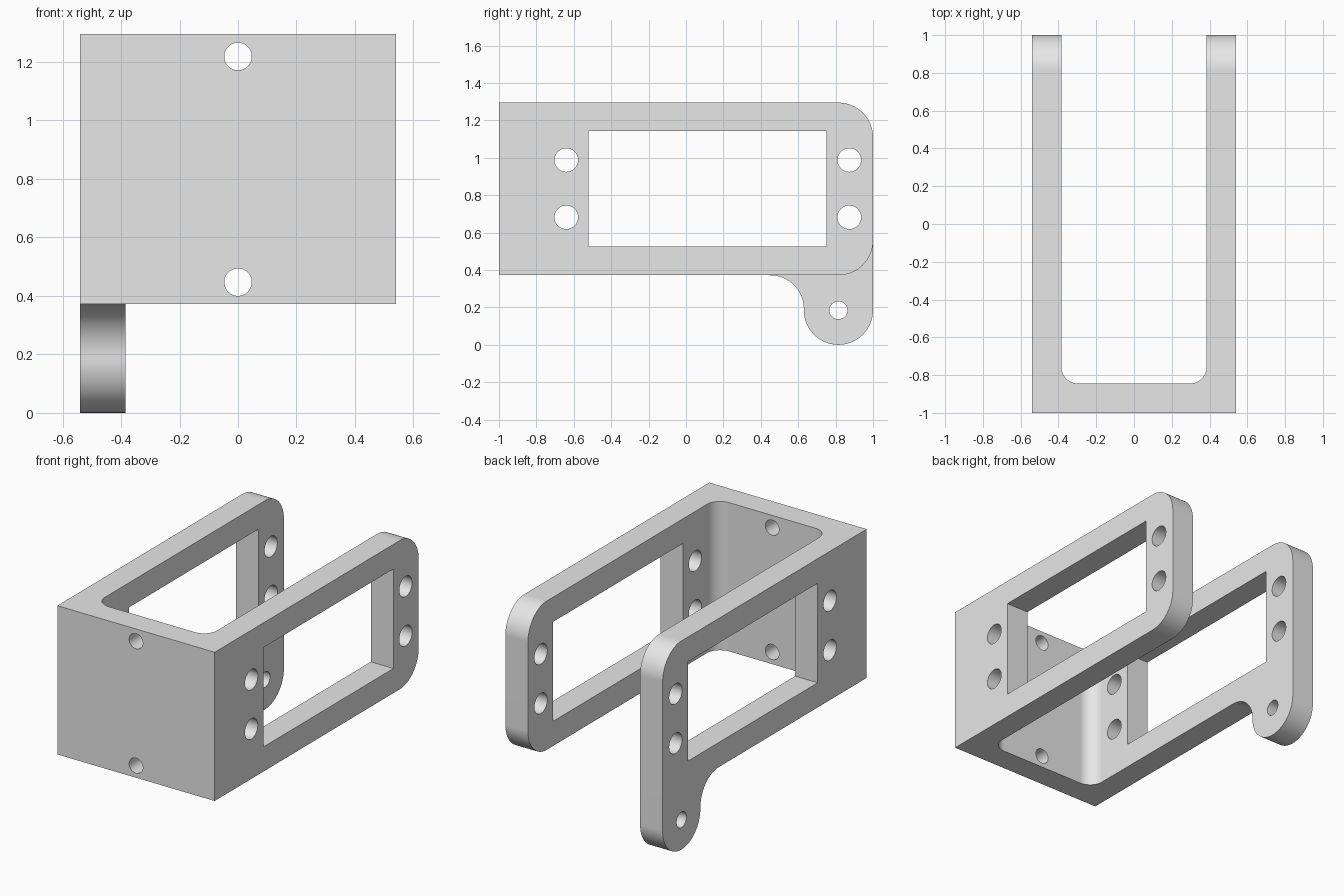
import bpy, bmesh
from math import cos, sin, radians

if "Cube" in bpy.data.objects:
    bpy.data.objects.remove(bpy.data.objects["Cube"])

HALF, INNER = 0.54, 0.385          # outer and inner half widths
BOTTOM, TOP = 0.372, 1.295         # height range of the bracket
CORNER = 0.185                     # arm end and tab radius

grey = bpy.data.materials.new("light grey")
grey.use_nodes = True
grey.diffuse_color = (0.8, 0.8, 0.8, 1)
grey.node_tree.nodes["Principled BSDF"].inputs["Base Color"].default_value = (0.8, 0.8, 0.8, 1)


def arc(u, v, r, start, end, steps=16):
    angles = [radians(start + (end - start) * i / steps) for i in range(steps + 1)]
    return [(u + r * cos(a), v + r * sin(a)) for a in angles]


def circle(u, v, r):
    return arc(u, v, r, 0, 360, 40)[:-1]


def rect(u0, u1, v0, v1):
    return [(u0, v0), (u1, v0), (u1, v1), (u0, v1)]


def prism(bm, outline, axis, t0, t1):
    """Extrude an outline between t0 and t1 along the given axis."""
    place = {"x": lambda u, v, t: (t, u, v),
             "y": lambda u, v, t: (u, t, v),
             "z": lambda u, v, t: (u, v, t)}[axis]
    low, high = [[bm.verts.new(place(u, v, t)) for u, v in outline] for t in (t0, t1)]
    bm.faces.new(low)
    bm.faces.new(high[::-1])
    for i in range(len(low)):
        j = (i + 1) % len(low)
        bm.faces.new((low[i], high[i], high[j], low[j]))


def solid(name, *prisms):
    bm = bmesh.new()
    for p in prisms:
        prism(bm, *p)
    bmesh.ops.recalc_face_normals(bm, faces=bm.faces)
    mesh = bpy.data.meshes.new(name)
    bm.to_mesh(mesh)
    bm.free()
    mesh.materials.append(grey)
    obj = bpy.data.objects.new(name, mesh)
    bpy.context.collection.objects.link(obj)
    return obj


def activate(obj):
    bpy.ops.object.select_all(action="DESELECT")
    obj.select_set(True)
    bpy.context.view_layer.objects.active = obj


def combine(obj, tool, operation):
    activate(obj)
    mod = obj.modifiers.new("combine", "BOOLEAN")
    mod.operation, mod.solver, mod.object = operation, "EXACT", tool
    bpy.ops.object.modifier_apply(modifier=mod.name)
    bpy.data.objects.remove(tool)


# U-shaped plan: front wall, two arms and rounded inner corners
r, wall = 0.09, -0.845
plan = [(-HALF, 1), (-HALF, -1), (HALF, -1), (HALF, 1), (INNER, 1)]
plan += arc(INNER - r, wall + r, r, 0, -90, 12)
plan += arc(r - INNER, wall + r, r, -90, -180, 12)
plan += [(-INNER, 1)]
bracket = solid("servo_bracket", (plan, "z", -0.1, 1.5))

# Side outline shared by both arms, rounded at the back
side = [(-1.1, BOTTOM)]
side += arc(1 - CORNER, BOTTOM + CORNER, CORNER, -90, 0)
side += arc(1 - CORNER, TOP - CORNER, CORNER, 0, 90)
side += [(-1.1, TOP)]
envelope = solid("side_envelope", (side, "x", -0.7, 0.7))

# Hanging tab on the right arm, with a concave fillet
tab = arc(1 - 2 * CORNER - 0.18, BOTTOM - 0.18, 0.18, 90, 0)
tab += arc(1 - CORNER, CORNER, CORNER, 180, 360, 32)
tab += [(1, 0.8), (0.45, 0.8)]
combine(envelope, solid("tab_envelope", (tab, "x", -0.7, 0)), "UNION")
combine(bracket, envelope, "INTERSECT")

# Arm windows, mounting holes, tab hole and front wall holes
cuts = [(rect(-0.52, 0.752, 0.525, 1.142), "x", -0.8, 0.8),
        (circle(1 - CORNER, CORNER, 0.048), "x", -0.8, 0)]
for y in (-0.64, 0.873):
    for z in (0.682, 0.988):
        cuts.append((circle(y, z, 0.063), "x", -0.8, 0.8))
for z in (0.447, 1.219):
    cuts.append((circle(0, z, 0.047), "y", -1.2, -0.72))
combine(bracket, solid("hole_cutters", *cuts), "DIFFERENCE")

# Smooth round surfaces, crisp edges elsewhere
activate(bracket)
bpy.ops.object.shade_smooth_by_angle(angle=radians(30))
weighted = bracket.modifiers.new("even shading", "WEIGHTED_NORMAL")
weighted.keep_sharp = True
